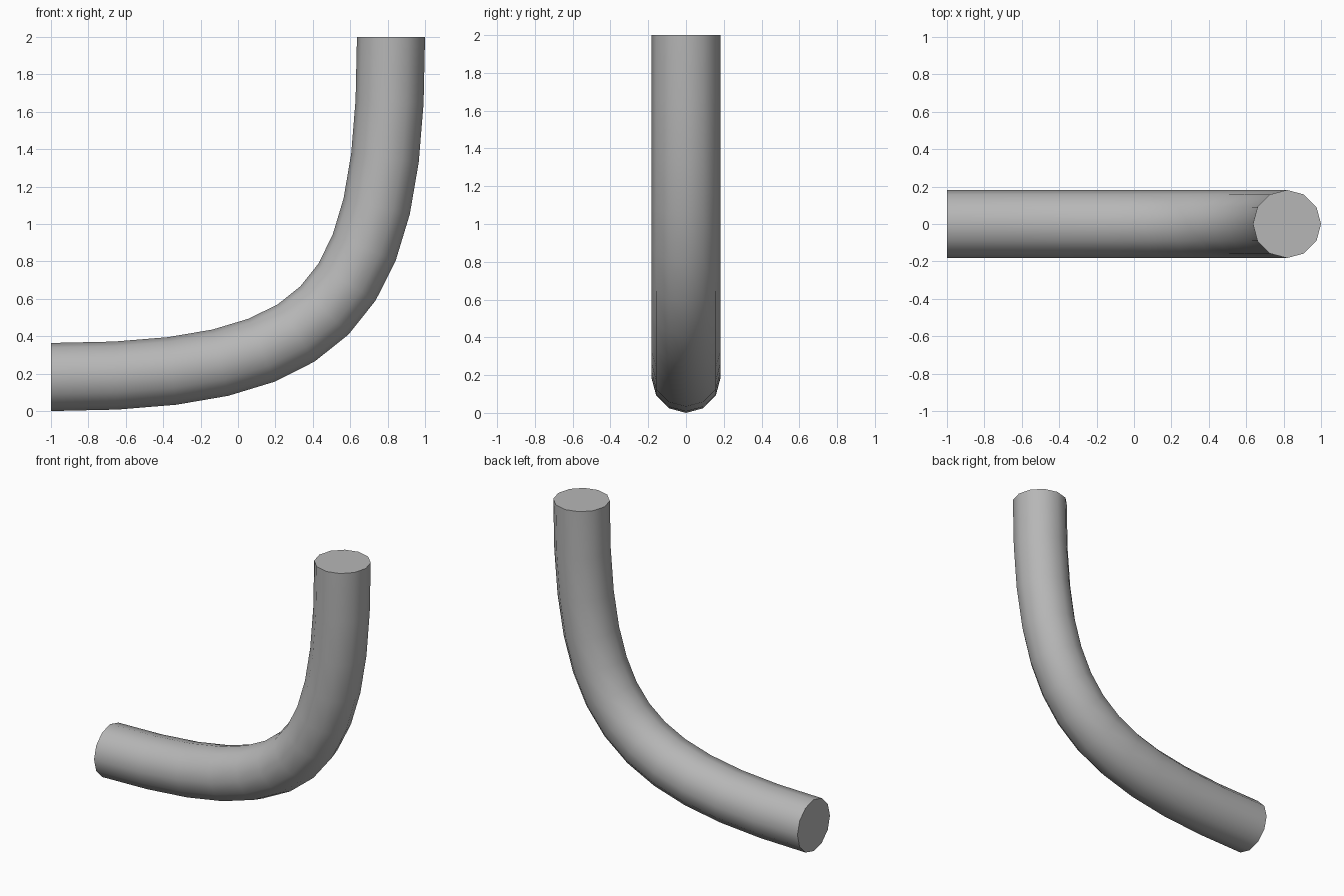
import bpy, math

if "Cube" in bpy.data.objects:
    bpy.data.objects.remove(bpy.data.objects["Cube"])

RADIUS = 0.182
LOW, HIGH = 0.182, 0.818   # centre height of the level end, centre x of the upright end
REACH = 1.475              # handle length of the bend

# Centre line: one bezier span from the level end to the upright end
curve = bpy.data.curves.new("pipe_bend", 'CURVE')
curve.dimensions = '3D'
curve.resolution_u = 12
curve.bevel_depth = RADIUS
curve.bevel_resolution = 4   # 12-sided section
curve.use_fill_caps = True

spline = curve.splines.new('BEZIER')
spline.bezier_points.add(1)
ends = [((-1, 0, LOW), (1, 0, 0)), ((HIGH, 0, 2), (0, 0, 1))]
for point, (co, d) in zip(spline.bezier_points, ends):
    point.handle_left_type = point.handle_right_type = 'FREE'
    point.co = co
    point.handle_left = [c - REACH * k for c, k in zip(co, d)]
    point.handle_right = [c + REACH * k for c, k in zip(co, d)]

pipe = bpy.data.objects.new("pipe_bend", curve)
bpy.context.collection.objects.link(pipe)

# Dark grey pipe surface
grey = bpy.data.materials.new("dark_grey")
grey.diffuse_color = (0.47, 0.47, 0.47, 1)
grey.use_nodes = True
grey.node_tree.nodes["Principled BSDF"].inputs["Base Color"].default_value = grey.diffuse_color
curve.materials.append(grey)

# Turn into a mesh: smooth body, sharp flat caps
bpy.context.view_layer.objects.active = pipe
pipe.select_set(True)
bpy.ops.object.convert(target='MESH')
bpy.ops.object.shade_smooth_by_angle(angle=math.radians(40))
